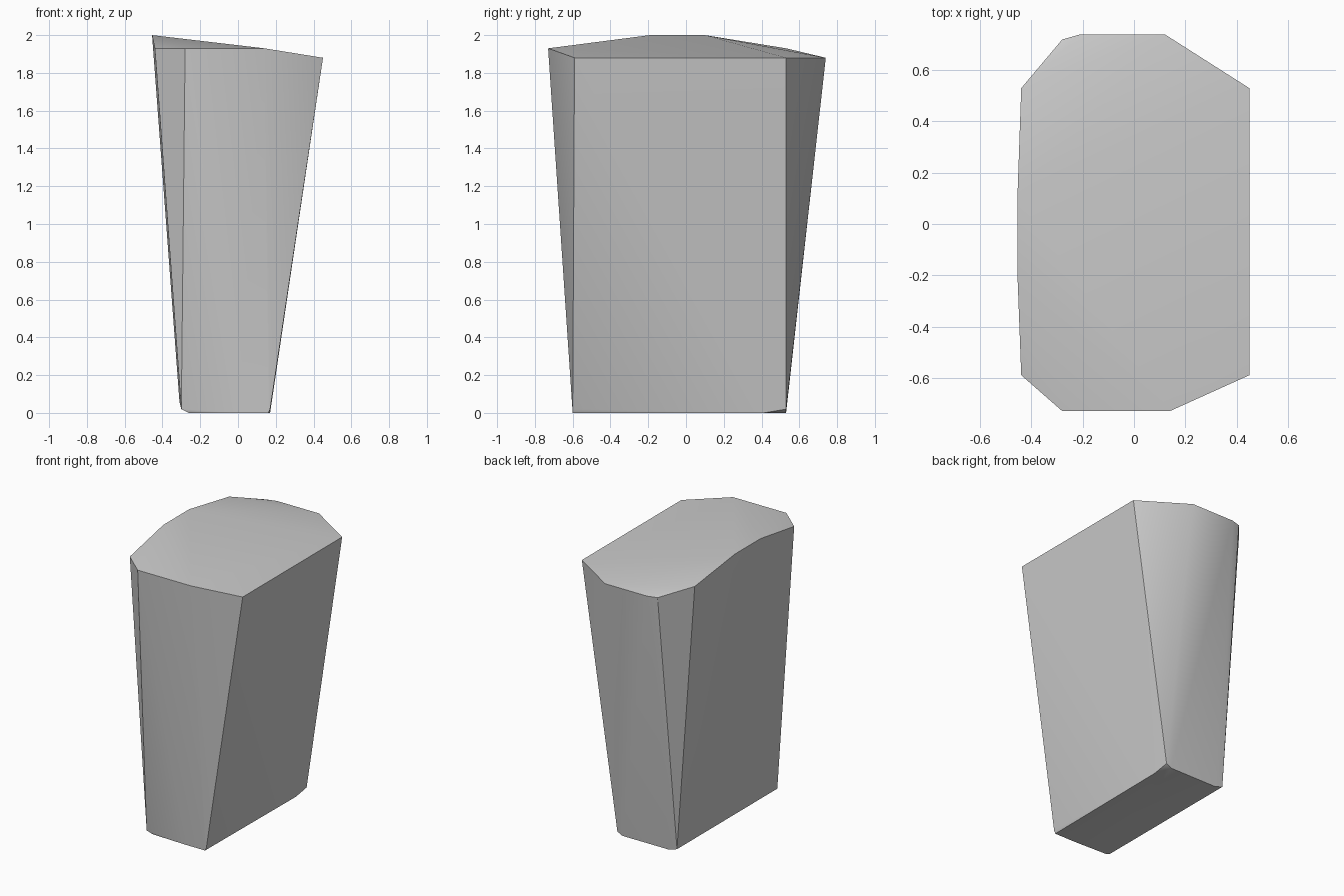
import bpy
import bmesh

cube = bpy.data.objects.get("Cube")
if cube:
    bpy.data.objects.remove(cube, do_unlink=True)

# Plain grey material
grey = bpy.data.materials.new("plain grey")
grey.use_nodes = True
colour = (0.6, 0.6, 0.6, 1)
grey.diffuse_color = colour
grey.node_tree.nodes["Principled BSDF"].inputs["Base Color"].default_value = colour

# Corners of the domed, sloping top
top = [(0.45, -0.59, 1.88), (0.45, 0.53, 1.88),
       (0.12, 0.74, 1.88), (-0.21, 0.74, 1.88), (-0.28, 0.72, 1.88),
       (-0.44, 0.53, 1.93), (-0.455, 0.1, 2), (-0.455, -0.19, 2),
       (-0.44, -0.59, 1.93), (-0.28, -0.73, 1.93), (0.14, -0.73, 1.93)]

# Corners of the narrow foot, with its slightly worn lower rim
foot = [(0.17, -0.6, 0.02), (0.17, 0.53, 0.02), (0.17, 0.41, 0),
        (0.16, -0.6, 0), (0.13, 0.53, 0), (0, -0.6, 0),
        (-0.26, -0.59, 0), (-0.24, 0.53, 0),
        (-0.3, -0.6, 0.02), (-0.3, 0.53, 0.02),
        (-0.31, -0.3, 0.06), (-0.31, 0.2, 0.06)]

# Tapered faceted block stretched around both sets of corners
bm = bmesh.new()
for corner in top + foot:
    bm.verts.new(corner)
hull = bmesh.ops.convex_hull(bm, input=bm.verts)
loose = {g for g in hull["geom_interior"] + hull["geom_unused"]
         if isinstance(g, bmesh.types.BMVert)}
bmesh.ops.delete(bm, geom=list(loose), context="VERTS")
bmesh.ops.recalc_face_normals(bm, faces=bm.faces)
mesh = bpy.data.meshes.new("tapered_block")
bm.to_mesh(mesh)
bm.free()
mesh.materials.append(grey)

block = bpy.data.objects.new("tapered_block", mesh)
bpy.context.collection.objects.link(block)
bpy.context.view_layer.objects.active = block
block.select_set(True)
bpy.ops.object.shade_smooth_by_angle(angle=0.52)
